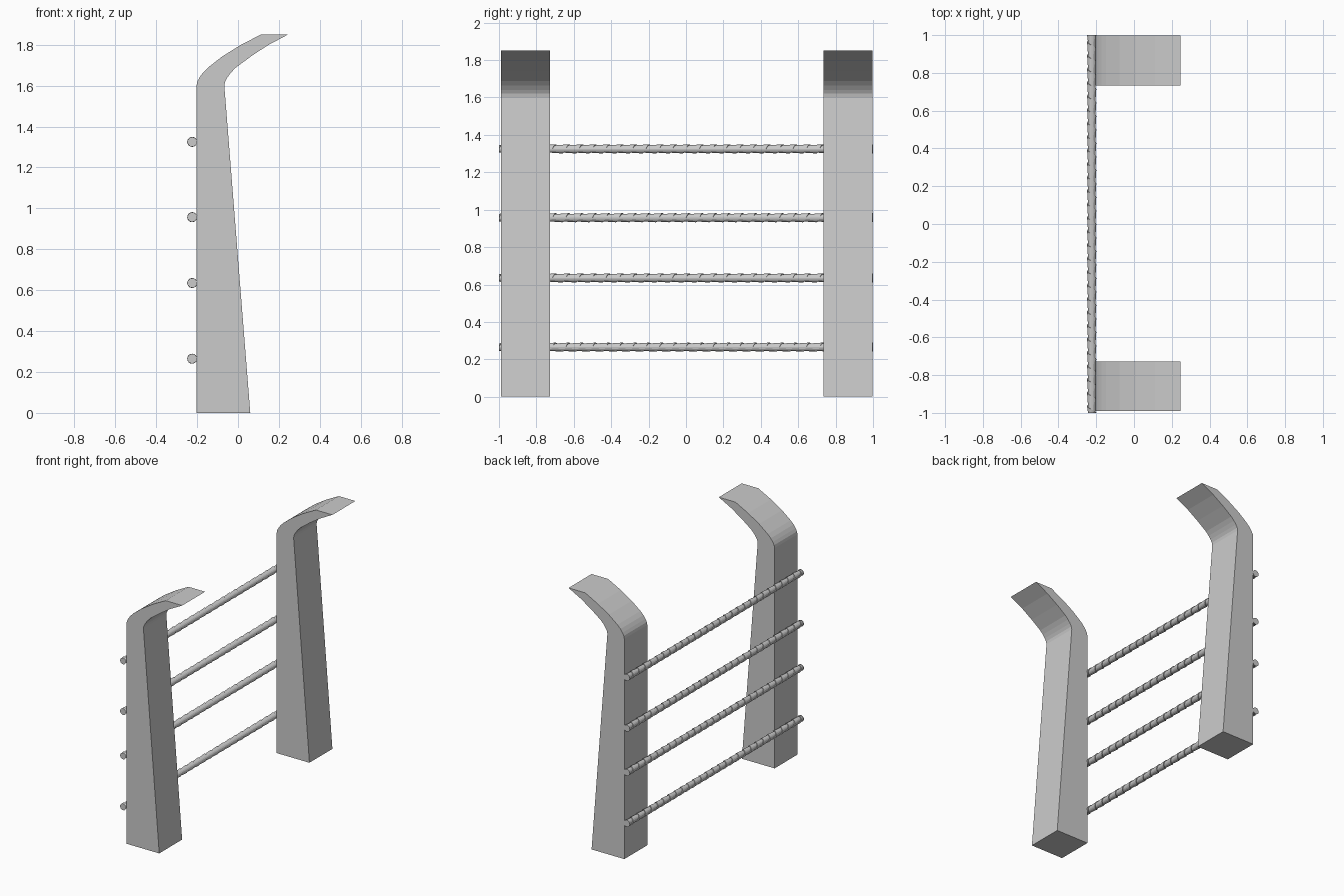
import bpy, bmesh
from math import sin, cos, pi

if "Cube" in bpy.data.objects:
    bpy.data.objects.remove(bpy.data.objects["Cube"])

# Post outline in x, z: tapering shaft with a hooked top
OUTER = [(-.203, 0), (-.203, 1.6), (-.199, 1.62), (-.188, 1.64), (-.172, 1.663),
         (-.148, 1.687), (-.078, 1.742), (.01, 1.797), (.112, 1.85)]
INNER = [(.245, 1.85), (.145, 1.797), (.062, 1.742), (-.012, 1.687), (-.035, 1.663),
         (-.052, 1.64), (-.063, 1.62), (-.067, 1.6), (.06, 0)]


def make_object(name, bm):
    bmesh.ops.recalc_face_normals(bm, faces=bm.faces)
    mesh = bpy.data.meshes.new(name)
    bm.to_mesh(mesh)
    bm.free()
    obj = bpy.data.objects.new(name, mesh)
    bpy.context.collection.objects.link(obj)
    return obj


def post(name, y0, y1):
    bm = bmesh.new()
    face = bm.faces.new([bm.verts.new((x, y0, z)) for x, z in OUTER + INNER])
    ext = bmesh.ops.extrude_face_region(bm, geom=[face], use_keep_orig=True)
    moved = [v for v in ext["geom"] if isinstance(v, bmesh.types.BMVert)]
    bmesh.ops.translate(bm, verts=moved, vec=(0, y1 - y0, 0))
    return make_object(name, bm)


def rope(name, x, z, half=1.0, pitch=2 / 28, n=16, r_small=.0195, r_big=.0245):
    bm = bmesh.new()
    # spiral wrap: each turn flares, then steps down to the next turn
    rows = []
    for j in range(int(round((2 * half + pitch) / pitch)) * n + 1):
        a = 2 * pi * j / n
        y = -half - pitch + pitch * j / n
        row = []
        for yy, r in ((y, r_small), (y + pitch, r_big), (y + pitch, r_small)):
            yy = max(-half, min(half, yy))
            row.append(bm.verts.new((x + r * cos(a), yy, z + r * sin(a))))
        rows.append(row)
    for p, q in zip(rows, rows[1:]):
        for k in (0, 1):
            bm.faces.new((p[k], q[k], q[k + 1], p[k + 1]))
    bmesh.ops.remove_doubles(bm, verts=bm.verts, dist=1e-5)
    # end caps
    for y in (-half, half):
        bm.faces.new([bm.verts.new((x + .0235 * cos(2 * pi * i / n), y,
                                    z + .0235 * sin(2 * pi * i / n))) for i in range(n)])
    return make_object(name, bm)


post("front_post", -.99, -.727)
post("back_post", .734, .998)

# Four horizontal ropes on the back of the posts
for i, z in enumerate((.265, .635, .957, 1.325)):
    rope(f"rope_{i + 1}", -.224, z)
